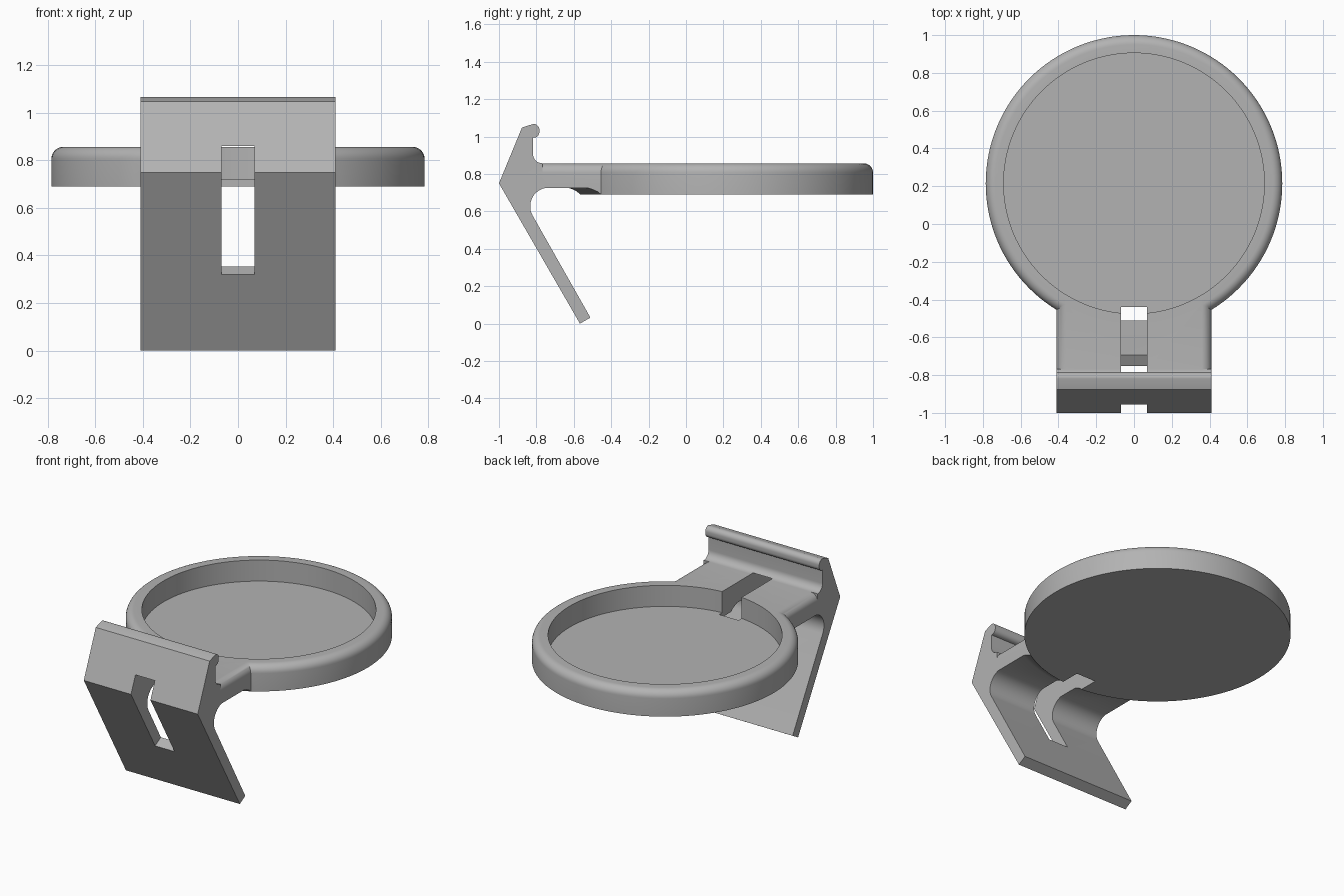
import bpy, bmesh
from math import sin, cos, radians, tau
from mathutils import Matrix, Vector

if "Cube" in bpy.data.objects:
    bpy.data.objects.remove(bpy.data.objects["Cube"], do_unlink=True)

grey = bpy.data.materials.new("plain grey")
grey.use_nodes = True
colour = (0.45, 0.45, 0.45, 1)
grey.diffuse_color = colour
grey.node_tree.nodes["Principled BSDF"].inputs["Base Color"].default_value = colour

CENTRE_Y = 0.215          # middle of the round tray
BASE, TOP = 0.69, 0.857   # underside and rim of the tray
HALF = 0.41               # half width of the bracket


def arc(cx, cy, r, start, end, steps=8):
    """Points along a circular arc, angles in degrees."""
    angles = [radians(start + (end - start) * i / steps) for i in range(steps + 1)]
    return [(cx + r * cos(a), cy + r * sin(a)) for a in angles]


def finish(name, bm):
    bmesh.ops.recalc_face_normals(bm, faces=bm.faces)
    mesh = bpy.data.meshes.new(name)
    bm.to_mesh(mesh)
    bm.free()
    mesh.materials.append(grey)
    obj = bpy.data.objects.new(name, mesh)
    bpy.context.collection.objects.link(obj)
    return obj


def extrude(name, points, place, vector):
    """Solid made by pushing a flat outline along a vector."""
    bm = bmesh.new()
    face = bm.faces.new([bm.verts.new(place(*p)) for p in points])
    made = bmesh.ops.extrude_face_region(bm, geom=[face])["geom"]
    bmesh.ops.translate(bm, vec=vector, verts=[v for v in made if isinstance(v, bmesh.types.BMVert)])
    return finish(name, bm)


def across(name, points, half):
    """Side outline (y, z) extruded symmetrically across x."""
    return extrude(name, points, lambda y, z: (-half, y, z), Vector((2 * half, 0, 0)))


def lathe(name, profile, steps=128):
    """Solid disc turned from a (radius, z) profile, capped at both ends."""
    bm = bmesh.new()
    rings = [[bm.verts.new((r * cos(tau * i / steps), CENTRE_Y + r * sin(tau * i / steps), z))
              for i in range(steps)] for r, z in profile]
    for low, high in zip(rings, rings[1:]):
        for i in range(steps):
            j = (i + 1) % steps
            bm.faces.new((low[i], low[j], high[j], high[i]))
    bm.faces.new(rings[0])
    bm.faces.new(rings[-1])
    return finish(name, bm)


def combine(target, tool, operation):
    """Apply a boolean and discard the tool."""
    mod = target.modifiers.new(operation.title(), 'BOOLEAN')
    mod.operation, mod.solver, mod.object = operation, 'EXACT', tool
    bpy.context.view_layer.objects.active = target
    bpy.ops.object.modifier_apply(modifier=mod.name)
    bpy.data.objects.remove(tool, do_unlink=True)


# Round tray with a rounded outer rim
body = lathe("tray_and_bracket", [(0.785, BASE)] + arc(0.735, TOP - 0.05, 0.05, 0, 90))

# Flat arm with rounded upper side edges
arm_section = ([(-HALF, 0.725), (HALF, 0.725)]
               + arc(HALF - 0.05, TOP - 0.05, 0.05, 0, 90)
               + arc(0.05 - HALF, TOP - 0.05, 0.05, 90, 180))
arm = extrude("arm", arm_section, lambda x, z: (x, -0.85, z), Vector((0, 0.65, 0)))

# Flared collar blending the arm underside into the tray wall
collar = lathe("collar", [(0.785, BASE + 0.001), (0.8, 0.705), (0.825, 0.718), (0.85, 0.727), (0.85, 0.75)])
trim = across("collar_trim", [(-0.9, 0.6), (-0.2, 0.6), (-0.2, 0.8), (-0.9, 0.8)], HALF)
combine(collar, trim, 'INTERSECT')

# Hooked head and slanted strut in one outline
bracket_outline = (
    [(-1, 0.75), (-0.877, 1.048)]
    + arc(-0.814, 1.037, 0.03, 100, 0)
    + arc(-0.814, 1.024, 0.03, 0, -97)
    + arc(-0.768, 0.907, 0.05, 180, 270)
    + [(-0.768, 0.78), (-0.72, 0.727)]
    + arc(-0.733, 0.627, 0.1, 90, 210, 14)
    + [(-0.511, 0.032), (-0.567, 0)])
bracket = across("head_and_strut", bracket_outline, HALF)

for part in (arm, collar, bracket):
    combine(body, part, 'UNION')

# Round recess, then the cable slot through bracket, arm and rim
combine(body, lathe("recess_cutter", [(0.69, 0.72), (0.69, 1)]), 'DIFFERENCE')
slot = [(-1.1, 0.12), (-0.44, 0.5), (-0.44, 0.86), (-1.1, 0.86)]
combine(body, across("slot_cutter", slot, 0.07), 'DIFFERENCE')

# Smooth curved walls, crisp corners
bpy.ops.object.select_all(action='DESELECT')
body.select_set(True)
bpy.context.view_layer.objects.active = body
bpy.ops.object.shade_smooth_by_angle(angle=radians(30))
